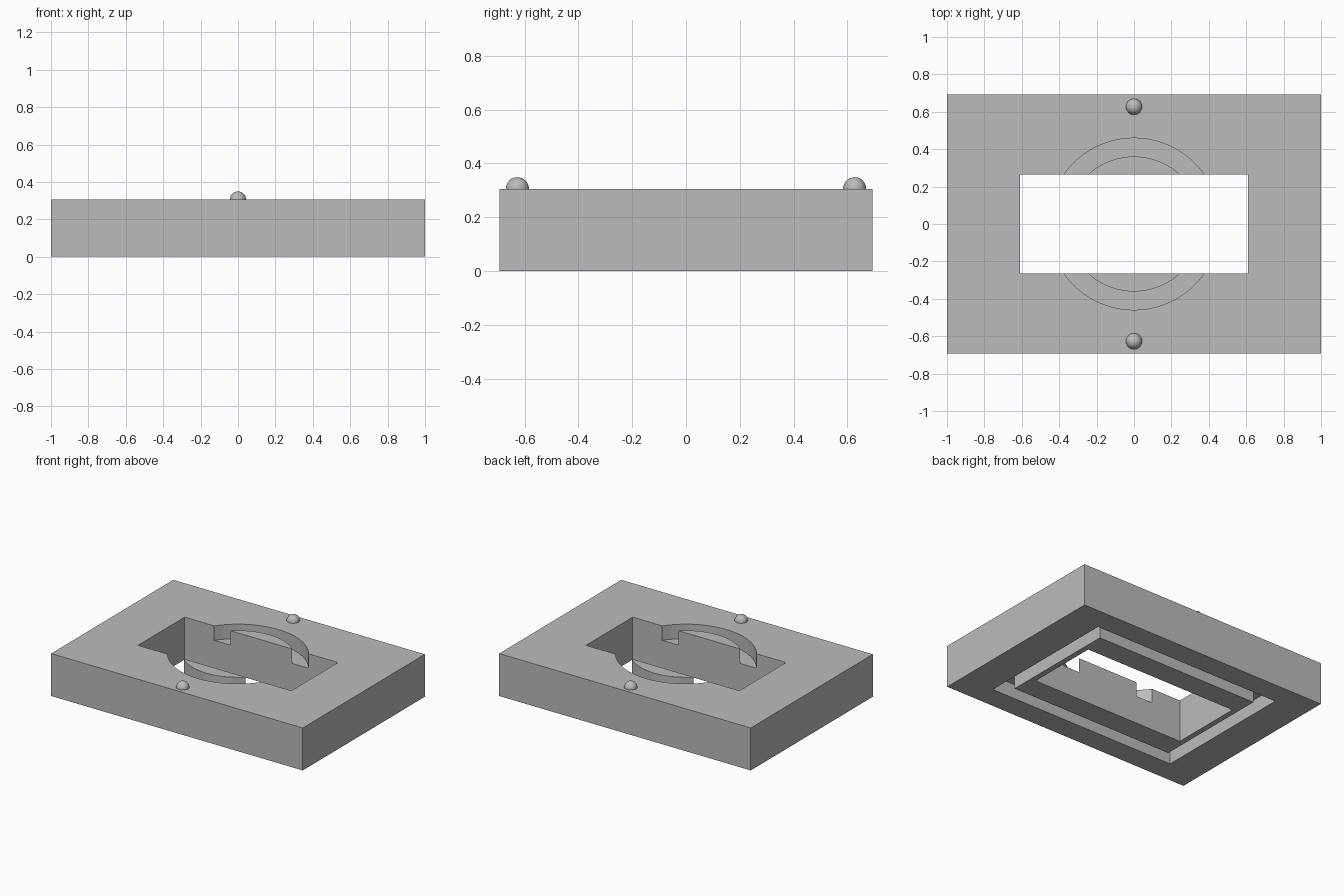
import bpy, bmesh, math
from mathutils import Matrix

if "Cube" in bpy.data.objects:
    bpy.data.objects.remove(bpy.data.objects["Cube"])

HX, HY, H = 1.0, 0.693, 0.305      # half length, half width, height of block
WX, WY = 0.61, 0.265               # half size of the through window
DEPTH = 0.104                      # depth of both grooves

grey = bpy.data.materials.new("plain_grey")
grey.diffuse_color = (0.5, 0.5, 0.5, 1)
grey.use_nodes = True
grey.node_tree.nodes["Principled BSDF"].inputs["Base Color"].default_value = grey.diffuse_color


def add(name, bm):
    bmesh.ops.recalc_face_normals(bm, faces=bm.faces)
    me = bpy.data.meshes.new(name)
    bm.to_mesh(me)
    bm.free()
    me.materials.append(grey)
    ob = bpy.data.objects.new(name, me)
    bpy.context.collection.objects.link(ob)
    return ob


def box(name, hx, hy, z0, z1):
    bm = bmesh.new()
    m = Matrix.Translation((0, 0, (z0 + z1) / 2)) @ Matrix.Diagonal((2 * hx, 2 * hy, z1 - z0, 1))
    bmesh.ops.create_cube(bm, size=1, matrix=m)
    return add(name, bm)


def frame(name, outer, inner, z0, z1):
    """Closed ring solid between two outlines with equal point counts."""
    bm = bmesh.new()
    loops = [[bm.verts.new((x, y, z)) for x, y in pts]
             for pts, z in ((outer, z0), (outer, z1), (inner, z1), (inner, z0))]
    n = len(outer)
    for k in range(4):
        a, b = loops[k], loops[(k + 1) % 4]
        for i in range(n):
            j = (i + 1) % n
            bm.faces.new((a[i], a[j], b[j], b[i]))
    return add(name, bm)


def circle(r, n=96):
    return [(r * math.cos(2 * math.pi * i / n), r * math.sin(2 * math.pi * i / n)) for i in range(n)]


def rect(x, y):
    return [(-x, -y), (x, -y), (x, y), (-x, y)]


# Block with a circular groove on top, a rectangular groove below and a through window
block = box("block", HX, HY, 0, H)
cutters = [
    frame("round_groove_cutter", circle(0.459), circle(0.361), H - DEPTH, H + 0.1),
    frame("seal_groove_cutter", rect(0.75, 0.53), rect(0.65, 0.43), -0.1, DEPTH),
    box("window_cutter", WX, WY, -0.2, H + 0.2),
]
for c in cutters:
    c.hide_render = True
    mod = block.modifiers.new(c.name, 'BOOLEAN')
    mod.operation = 'DIFFERENCE'
    mod.solver = 'EXACT'
    mod.object = c

# Apply the cuts and remove the cutters
dg = bpy.context.evaluated_depsgraph_get()
cut_mesh = bpy.data.meshes.new_from_object(block.evaluated_get(dg))
block.modifiers.clear()
block.data = cut_mesh
cut_mesh.materials.clear()
cut_mesh.materials.append(grey)
cut_mesh.polygons.foreach_set("material_index", [0] * len(cut_mesh.polygons))
for c in cutters:
    bpy.data.objects.remove(c)

# Locating studs, half sunk into the top
studs = []
for name, y in (("front_stud", -0.627), ("back_stud", 0.627)):
    bm = bmesh.new()
    bmesh.ops.create_uvsphere(bm, u_segments=32, v_segments=16, radius=0.043,
                              matrix=Matrix.Translation((0, y, H + 0.001)))
    studs.append(add(name, bm))

# Smooth the curved surfaces, keep edges sharp
for ob in [block] + studs:
    bpy.ops.object.select_all(action='DESELECT')
    ob.select_set(True)
    bpy.context.view_layer.objects.active = ob
    bpy.ops.object.shade_smooth_by_angle(angle=math.radians(30))
